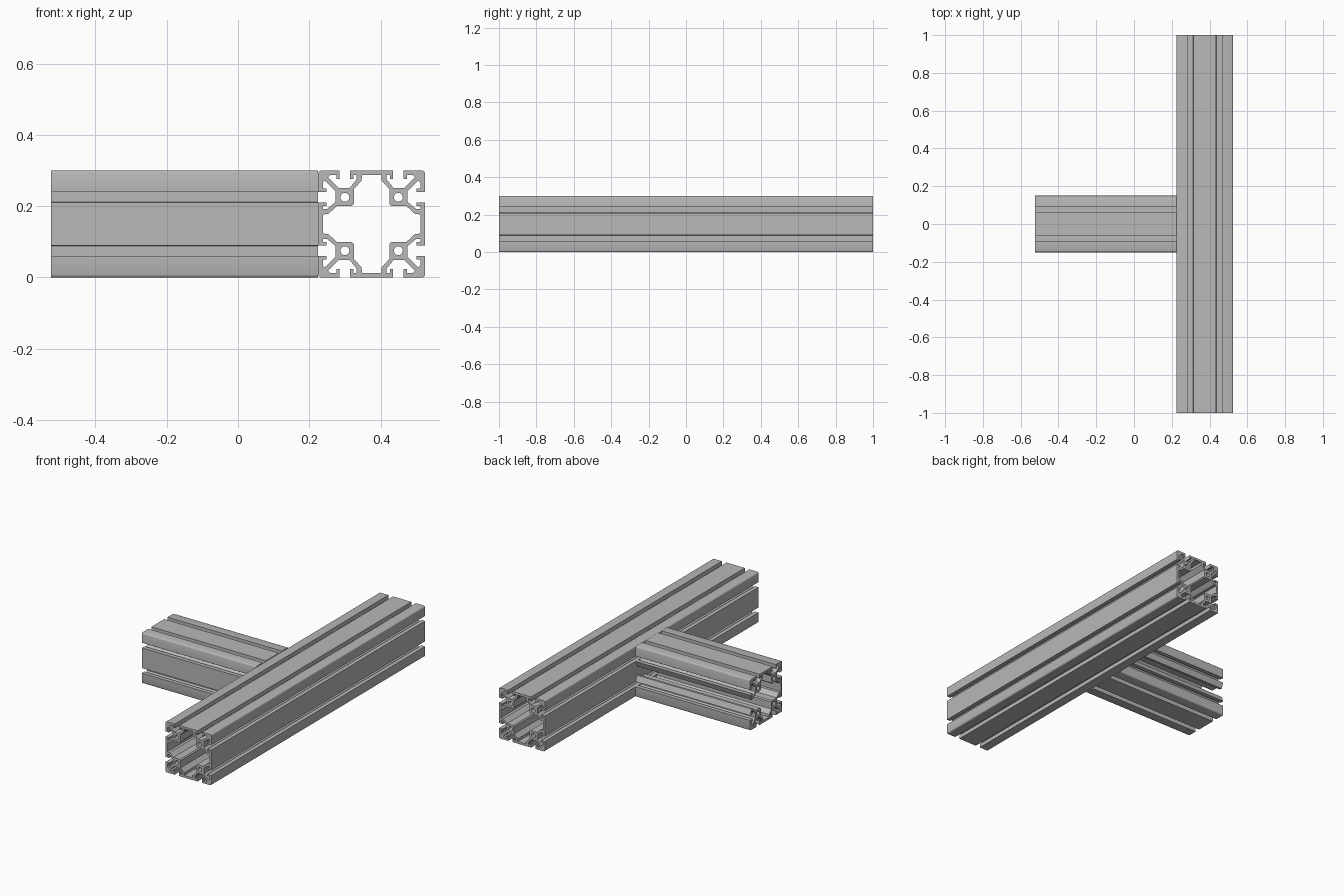
import bpy
import bmesh
import math
from mathutils import Vector

cube = bpy.data.objects.get("Cube")
if cube:
    bpy.data.objects.remove(cube, do_unlink=True)

aluminium = bpy.data.materials.new("aluminium_grey")
aluminium.use_nodes = True
grey = (0.48, 0.48, 0.48, 1)
aluminium.diffuse_color = grey
aluminium.node_tree.nodes["Principled BSDF"].inputs["Base Color"].default_value = grey

HALF = 0.15          # half width of the square section
SKIN = 0.137         # underside of the outer skin
HOOK = 0.126         # tip of the slot lips
CORE = 0.075         # centre of each screw channel

# One eighth of the outside contour: panel lip, slot, corner web, corner lip
OUTER = [(0.06, HALF), (0.06, HOOK), (0.051, HOOK), (0.051, SKIN),
         (0.042, SKIN), (0.042, 0.125), (0.062, 0.101), (0.092, 0.101),
         (0.122, 0.131), (0.116, SKIN), (0.099, SKIN), (0.099, HOOK),
         (0.09, HOOK), (0.09, HALF), (0.142, HALF), (0.1465, 0.1485)]

# One eighth of the central cavity: panel, slanted web, screw channel
INNER = [(0.027, SKIN), (0.028, 0.122), (0.05, 0.098), (0.05, 0.056)]


def full_turn(eighth):
    """Mirror an eighth over the diagonal and repeat it on four sides."""
    quarter = eighth + [(v, u) for u, v in reversed(eighth)]
    points = []
    for _ in range(4):
        points += quarter
        quarter = [(v, -u) for u, v in quarter]
    return points


def section_loops(open_side):
    outer, inner = full_turn(OUTER), full_turn(INNER)
    # An open section joins both contours across the missing panel
    loops = [outer + inner[::-1]] if open_side else [outer, inner]
    for su in (-1, 1):
        for sv in (-1, 1):
            loops.append([(su * CORE + 0.0125 * math.cos(i * math.pi / 8),
                           sv * CORE + 0.0125 * math.sin(i * math.pi / 8))
                          for i in range(16)])
    return loops


def make_beam(name, loops, place, start, end, axis):
    """Extrude the section between two positions along its axis."""
    bm = bmesh.new()
    caps = [[], []]
    for loop in loops:
        rings = [[bm.verts.new(place(u, v, t)) for u, v in loop]
                 for t in (start, end)]
        n = len(loop)
        for i in range(n):
            j = (i + 1) % n
            bm.faces.new((rings[0][i], rings[0][j], rings[1][j], rings[1][i]))
        for ring, cap in zip(rings, caps):
            cap += [bm.edges.get((ring[i], ring[(i + 1) % n])) for i in range(n)]
    for cap in caps:
        bmesh.ops.triangle_fill(bm, edges=cap, use_beauty=True, normal=axis)
    bmesh.ops.recalc_face_normals(bm, faces=bm.faces[:])
    mesh = bpy.data.meshes.new(name)
    bm.to_mesh(mesh)
    bm.free()
    mesh.materials.append(aluminium)
    obj = bpy.data.objects.new(name, mesh)
    bpy.context.collection.objects.link(obj)
    bpy.ops.object.select_all(action='DESELECT')
    obj.select_set(True)
    bpy.context.view_layer.objects.active = obj
    bpy.ops.object.shade_smooth_by_angle(angle=math.radians(30))
    return obj


# Long beam running front to back
make_beam("long_beam", section_loops(False),
          lambda u, v, t: (0.375 + u, t, HALF + v), -1, 1, Vector((0, 1, 0)))

# Short cross beam butting against the long one, open at the back
make_beam("cross_beam", section_loops(True),
          lambda u, v, t: (t, v, HALF + u), -0.525, 0.225, Vector((1, 0, 0)))
